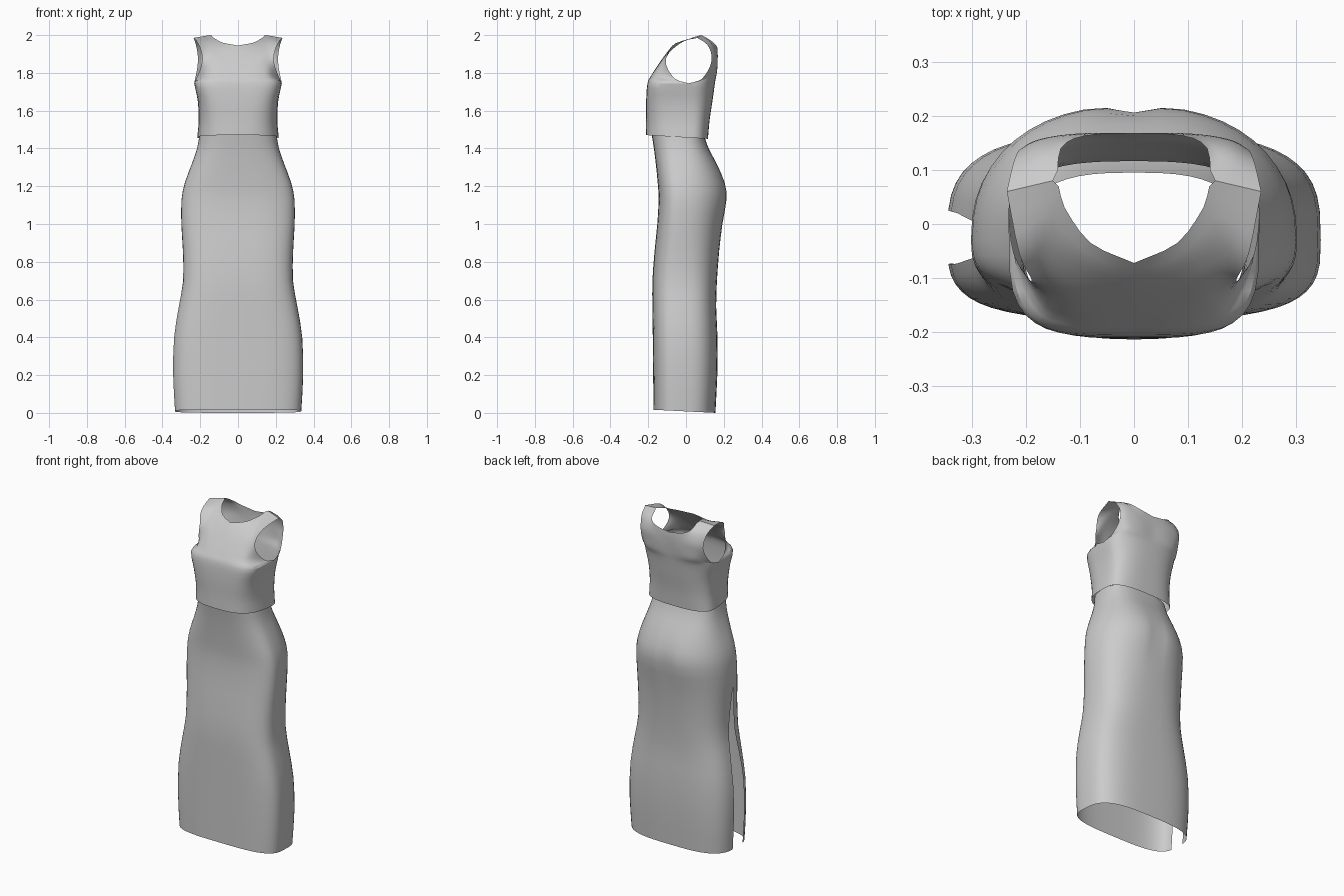
import bpy, bmesh, math
from mathutils import Vector

if "Cube" in bpy.data.objects:
    bpy.data.objects.remove(bpy.data.objects["Cube"])


def spline(pts, steps):
    """Catmull-Rom through pts, `steps` samples per span."""
    pts = [Vector(p) for p in pts]
    ext = [pts[0] * 2 - pts[1]] + pts + [pts[-1] * 2 - pts[-2]]
    out = []
    for i in range(len(pts) - 1):
        a, b, c, d = ext[i:i + 4]
        for k in range(steps):
            t = k / steps
            out.append(0.5 * (2 * b + (c - a) * t + (2 * a - 5 * b + 4 * c - d) * t * t
                              + (3 * b - a - 3 * c + d) * t ** 3))
    return out + [pts[-1]]


def add_grid(bm, rows):
    vs = [[bm.verts.new(p) for p in r] for r in rows]
    for r0, r1 in zip(vs, vs[1:]):
        for j in range(len(r0) - 1):
            bm.faces.new((r0[j], r0[j + 1], r1[j + 1], r1[j]))


def finish(bm, name, mirror=False):
    bmesh.ops.remove_doubles(bm, verts=bm.verts, dist=0.0005)
    bmesh.ops.recalc_face_normals(bm, faces=bm.faces)
    me = bpy.data.meshes.new(name)
    bm.to_mesh(me)
    bm.free()
    ob = bpy.data.objects.new(name, me)
    bpy.context.collection.objects.link(ob)
    if mirror:
        m = ob.modifiers.new("mirror", 'MIRROR')
        m.use_clip = True
    bpy.ops.object.select_all(action='DESELECT')
    ob.select_set(True)
    bpy.context.view_layer.objects.active = ob
    bpy.ops.object.shade_smooth_by_angle(angle=math.radians(30))
    return ob


# ---- Bodice: half of front and back panels, mirrored ----
CY, N = 0.015, 12
# z, half width, front y, back y, front roundness, back roundness
bodice_rings = [
    (1.457, .216, -.213, .116, 2.9, 2.9),
    (1.55, .208, -.211, .125, 3.2, 2.8),
    (1.65, .213, -.211, .140, 3.8, 2.7),
    (1.745, .232, -.204, .153, 4.3, 2.7),
]
# rows above the bust, centre line to armhole; last row is neckline + shoulder seam
front_rows = [
    [(0, -.183, 1.787), (.07, -.183, 1.787), (.13, -.175, 1.785), (.175, -.15, 1.782), (.222, -.055, 1.767)],
    [(0, -.153, 1.835), (.065, -.15, 1.837), (.12, -.144, 1.84), (.163, -.127, 1.84), (.195, -.103, 1.835)],
    [(0, -.122, 1.88), (.07, -.112, 1.89), (.125, -.1, 1.9), (.163, -.088, 1.908), (.19, -.1, 1.895)],
    [(0, -.096, 1.915), (.075, -.074, 1.932), (.13, -.038, 1.953), (.165, -.015, 1.967), (.212, -.055, 1.957)],
    [(0, -.072, 1.945), (.08, -.035, 1.96), (.128, .03, 1.985), (.15, .08, 2.0), (.235, .06, 1.985)],
]
back_rows = [
    [(0, .159, 1.787), (.08, .161, 1.787), (.14, .155, 1.787), (.185, .135, 1.785), (.228, .08, 1.765)],
    [(0, .164, 1.84), (.08, .167, 1.84), (.14, .161, 1.84), (.185, .148, 1.84), (.215, .125, 1.83)],
    [(0, .167, 1.88), (.08, .168, 1.885), (.14, .163, 1.89), (.185, .152, 1.895), (.213, .136, 1.89)],
    [(0, .168, 1.905), (.085, .166, 1.915), (.14, .153, 1.935), (.178, .13, 1.96), (.223, .112, 1.95)],
    [(0, .167, 1.925), (.09, .163, 1.94), (.135, .14, 1.965), (.15, .08, 2.0), (.235, .06, 1.985)],
]


def bodice_panel(bm, upper, back):
    rows = []
    for i, (z, w, yf, yb, nf, nb) in enumerate(bodice_rings):
        n, y1 = (nb, yb) if back else (nf, yf)
        row = []
        for j in range(N + 1):
            f = min(1, math.sin(j / N * math.pi / 2))
            y = CY + (y1 - CY) * max(0, 1 - f ** n) ** (1 / n) if j < N else CY
            row.append(Vector((w * f, y, z - (.06 * (y - CY) if i == 0 else 0))))
        rows.append(row)
    rows += [spline(r, N // 4) for r in upper]
    a, b = Vector(upper[-1][3]), Vector(upper[-1][4])
    for j in range(9, N + 1):
        rows[-1][j] = a.lerp(b, (j - 9) / 3)
    L = len(bodice_rings)
    cols = [spline(c, 3) for c in list(zip(*rows))[:-1]]
    side = [r[-1] for r in rows]
    cols.append(spline(side[:L], 3) + spline(side[L - 1:], 3)[1:])
    for p in cols[0]:
        p.x = 0
    add_grid(bm, cols)


bm = bmesh.new()
bodice_panel(bm, front_rows, False)
bodice_panel(bm, back_rows, True)
finish(bm, "bodice", mirror=True)

# ---- Skirt: one open sheet wrapped from slit edge to slit edge ----
SY, SEG, SLIT = -0.03, 48, 0.97
# z, half width, front y, back y, roundness front, roundness back
skirt_rings = [
    (.008, .335, -.172, .156, 3.4, 3.2),
    (.2, .345, -.174, .166, 3.4, 3.2),
    (.4, .340, -.176, .167, 3.4, 3.1),
    (.56, .315, -.178, .160, 3.3, 3.0),
    (.7, .291, -.178, .164, 3.2, 2.8),
    (.86, .292, -.166, .176, 3.0, 2.6),
    (1.0, .300, -.152, .195, 2.9, 2.4),
    (1.13, .299, -.145, .219, 2.8, 2.3),
    (1.22, .281, -.150, .208, 2.8, 2.3),
    (1.32, .244, -.160, .163, 2.8, 2.5),
    (1.4, .217, -.170, .120, 2.8, 2.7),
    (1.47, .204, -.181, .095, 2.8, 2.8),
]
rings = spline([Vector(r) for r in skirt_rings], 2)
rows = []
for z, w, yf, yb, nf, nb in rings:
    gap = .045 * min(1, max(0, SLIT - z) / .5) ** .6
    g = math.asin((gap / .16) ** 1.6) if gap > 0 else 0
    row = []
    for j in range(SEG + 1):
        t = math.pi + g + (2 * math.pi - 2 * g) * j / SEG
        c, s = math.cos(t), math.sin(t)
        n, y1 = (nf, yf) if s < 0 else (nb, yb)
        if abs(s) < 1e-6:
            s = 0
        x = w * math.copysign(abs(c) ** (2 / n), c)
        y = SY + (y1 - SY) * abs(s) ** (2 / n)
        if s > 0:  # soft centre-back hollow at the seat
            y -= .014 * math.exp(-(x / .04) ** 2 - ((z - 1.13) / .12) ** 2)
        row.append((x, y, z - (.05 * y if z < .05 else 0)))
    rows.append(row)
bm = bmesh.new()
add_grid(bm, rows)
finish(bm, "skirt")
